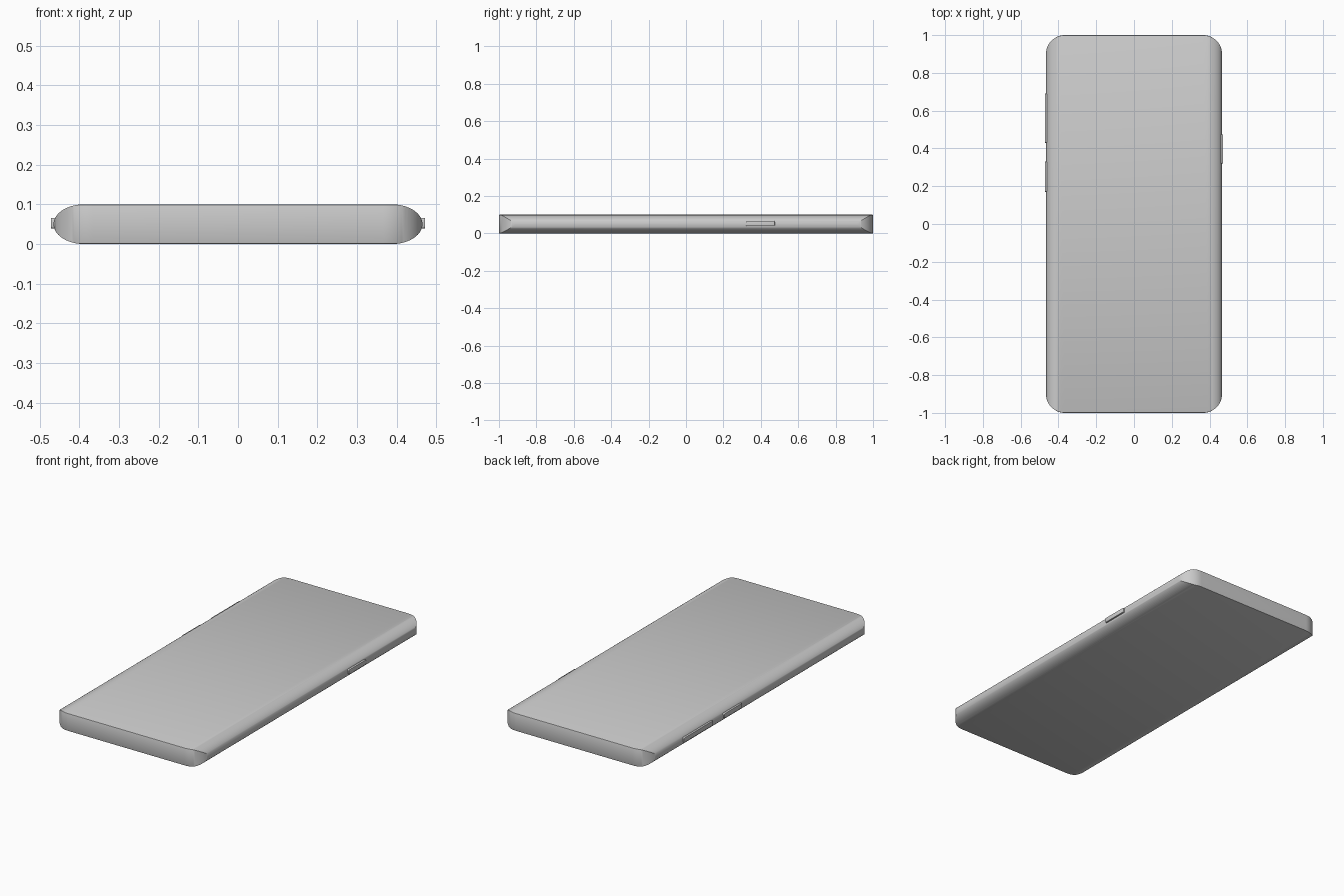
import bpy, bmesh, math

if "Cube" in bpy.data.objects:
    bpy.data.objects.remove(bpy.data.objects["Cube"])

def prism(name, pts, vec, bevel=0.0):
    """Extrude a closed outline of 3D points along vec."""
    bm = bmesh.new()
    base = bm.faces.new([bm.verts.new(p) for p in pts])
    geo = bmesh.ops.extrude_face_region(bm, geom=[base])["geom"]
    bmesh.ops.translate(bm, vec=vec, verts=[g for g in geo if isinstance(g, bmesh.types.BMVert)])
    bmesh.ops.recalc_face_normals(bm, faces=bm.faces)
    if bevel:
        rim = [e for e in bm.edges if max(len(f.verts) for f in e.link_faces) > 4]
        bmesh.ops.bevel(bm, geom=rim, offset=bevel, segments=2, profile=0.5, affect='EDGES')
    me = bpy.data.meshes.new(name)
    bm.to_mesh(me)
    bm.free()
    ob = bpy.data.objects.new(name, me)
    bpy.context.collection.objects.link(ob)
    return ob

def rounded(hw, hh, rx, ry, n):
    """Rectangle outline with elliptical corners, centred on the origin."""
    out = []
    for k, (sx, sy) in enumerate([(1, 1), (-1, 1), (-1, -1), (1, -1)]):
        for i in range(n + 1):
            a = math.pi / 2 * (k + i / n)
            p = (sx * (hw - rx) + rx * math.cos(a), sy * (hh - ry) + ry * math.sin(a))
            if not out or math.dist(p, out[-1]) > 1e-5:
                out.append(p)
    if math.dist(out[0], out[-1]) < 1e-5:
        out.pop()
    return out

def smooth(ob):
    bpy.ops.object.select_all(action='DESELECT')
    ob.select_set(True)
    bpy.context.view_layer.objects.active = ob
    bpy.ops.object.shade_smooth_by_angle(angle=math.radians(35))

# Body: rounded plan outline intersected with a curved-edge cross-section
body = prism("phone_body", [(x, y, 0) for x, y in rounded(0.466, 1.0, 0.1, 0.1, 16)], (0, 0, 0.1), 0.004)
section = prism("section_cutter", [(x, -1.1, z + 0.05) for x, z in rounded(0.465, 0.0502, 0.078, 0.0502, 14)], (0, 2.2, 0))
mod = body.modifiers.new("curved_sides", 'BOOLEAN')
mod.operation = 'INTERSECT'
mod.solver = 'EXACT'
mod.object = section
bpy.context.view_layer.objects.active = body
bpy.ops.object.modifier_apply(modifier=mod.name)
bpy.data.objects.remove(section)
smooth(body)

# Side buttons: side, start y, end y
for name, side, y0, y1 in [("power_button", 1, 0.32, 0.475),
                           ("volume_button_long", -1, 0.43, 0.69),
                           ("volume_button_short", -1, 0.17, 0.33)]:
    pts = [(side * 0.45, (y0 + y1) / 2 + y, 0.0525 + z)
           for y, z in rounded((y1 - y0) / 2, 0.0135, 0.006, 0.006, 5)]
    smooth(prism(name, pts, (side * 0.022, 0, 0), 0.002))
